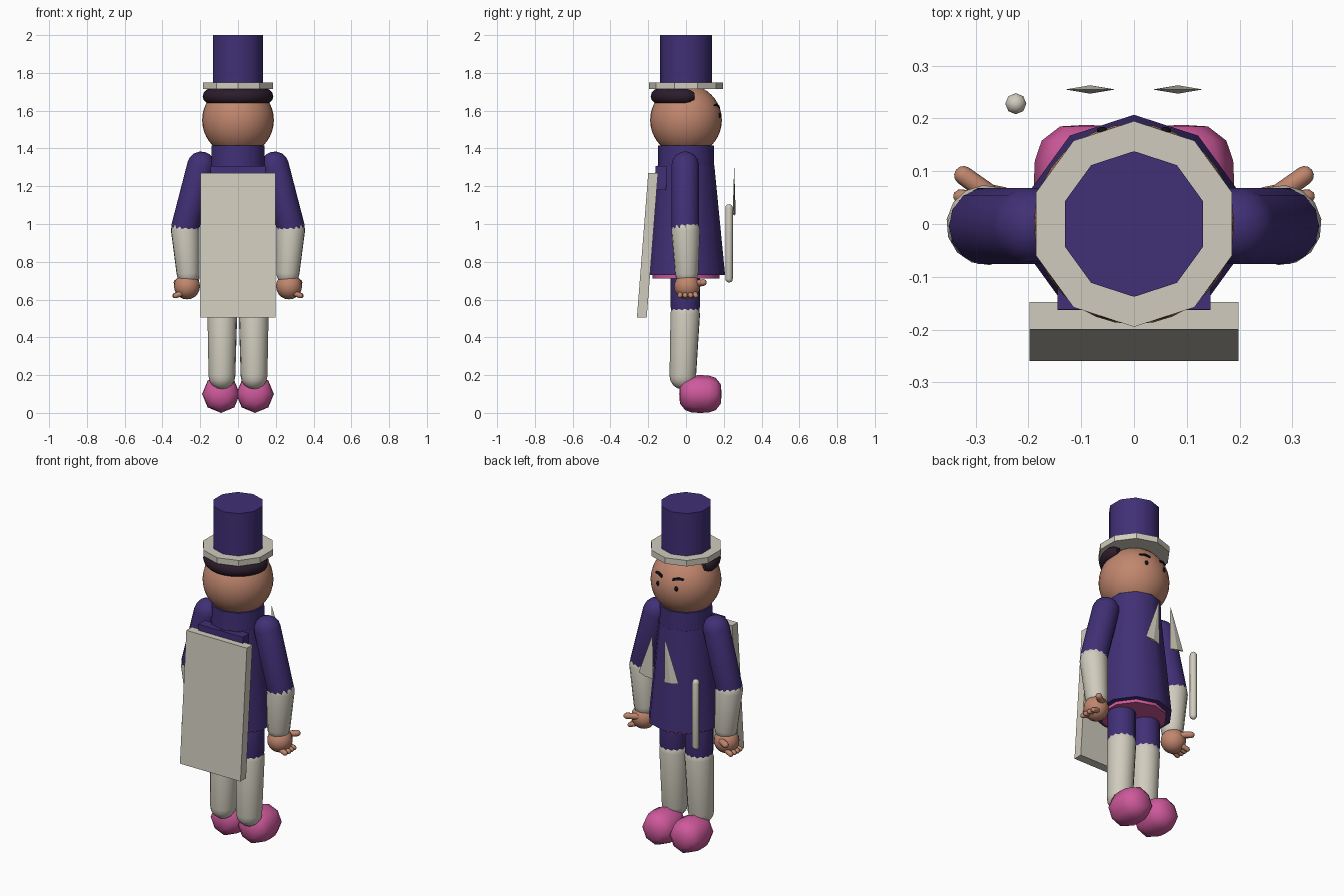
import bpy, math
from mathutils import Vector, Matrix

if "Cube" in bpy.data.objects:
    bpy.data.objects.remove(bpy.data.objects["Cube"])


def material(name, rgb):
    m = bpy.data.materials.new(name)
    m.diffuse_color = (*rgb, 1)
    m.use_nodes = True
    m.node_tree.nodes["Principled BSDF"].inputs["Base Color"].default_value = m.diffuse_color
    return m


PURPLE = material("deep purple", (0.052, 0.029, 0.18))
CREAM = material("warm cream", (0.63, 0.60, 0.51))
SKIN = material("tan skin", (0.53, 0.24, 0.155))
PINK = material("shoe pink", (0.62, 0.10, 0.33))
HAIR = material("dark hair", (0.025, 0.012, 0.025))
BLACK = material("black", (0.006, 0.005, 0.008))


def mesh(name, verts, faces, mat, smooth=40):
    me = bpy.data.meshes.new(name)
    me.from_pydata([tuple(v) for v in verts], [], faces)
    me.materials.append(mat)
    ob = bpy.data.objects.new(name, me)
    bpy.context.collection.objects.link(ob)
    bpy.ops.object.select_all(action='DESELECT')
    ob.select_set(True)
    bpy.context.view_layer.objects.active = ob
    bpy.ops.object.mode_set(mode='EDIT')
    bpy.ops.mesh.select_all(action='SELECT')
    bpy.ops.mesh.remove_doubles(threshold=0.00005)
    bpy.ops.mesh.normals_make_consistent(inside=False)
    bpy.ops.object.mode_set(mode='OBJECT')
    if smooth:
        bpy.ops.object.shade_smooth_by_angle(angle=math.radians(smooth))
    return ob


def loft(name, rings, mat, smooth=40):
    """Skin a row of closed rings and cap both ends."""
    n = len(rings[0])
    verts = [v for r in rings for v in r]
    faces = [(i * n + j, i * n + (j + 1) % n, (i + 1) * n + (j + 1) % n, (i + 1) * n + j)
             for i in range(len(rings) - 1) for j in range(n)]
    faces += [tuple(range(n)), tuple(range(len(verts) - n, len(verts)))]
    return mesh(name, verts, faces, mat, smooth)


def lathe(name, profile, mat, n=10, matrix=Matrix(), smooth=40):
    """Turn (radius, height) pairs about z, with a corner on the y axis."""
    rings = []
    for r, h in profile:
        a = [math.pi / 2 + 2 * math.pi * j / n for j in range(n)]
        rings.append([matrix @ Vector((r * math.cos(t), r * math.sin(t), h)) for t in a])
    return loft(name, rings, mat, smooth)


def capsule(name, a, b, ra, rb, mat, n=14, steps=4):
    a, b = Vector(a), Vector(b)
    d = b - a
    rot = Matrix.Translation(a) @ d.to_track_quat('Z', 'Y').to_matrix().to_4x4()
    q = [math.pi / 2 * i / steps for i in range(steps + 1)]
    prof = [(max(ra * math.sin(t), 1e-5), -ra * math.cos(t)) for t in q]
    prof += [(max(rb * math.cos(t), 1e-5), d.length + rb * math.sin(t)) for t in q]
    return lathe(name, prof, mat, n, rot, 60)


def ball(name, c, r, mat, n=24, m=14, scale=(1, 1, 1)):
    t = [math.pi * i / m for i in range(m + 1)]
    prof = [(max(r * math.sin(a), 1e-5), -r * math.cos(a)) for a in t]
    mat4 = Matrix.Translation(c) @ Matrix.Diagonal((*scale, 1))
    return lathe(name, prof, mat, n, mat4, 60)


# top hat
lathe("hat_crown", [(0.138, 1.74), (0.138, 2.0)], PURPLE)
lathe("hat_brim", [(0.195, 1.715), (0.195, 1.75)], CREAM, smooth=20)

# head
ball("head", (0, 0, 1.55), 0.19, SKIN, 32, 20)

# hair roll wrapped round the back of the head
rings = []
for i in range(25):
    a = math.radians(164 + 212 * i / 24)
    end = min(i, 24 - i)
    r = 0.044 * (0.55, 0.85, 1)[min(end, 2)]
    ring = []
    for j in range(12):
        b = 2 * math.pi * j / 12
        R = 0.143 + r * math.cos(b)
        ring.append(Vector((R * math.cos(a), R * math.sin(a), 1.676 + r * 0.95 * math.sin(b))))
    rings.append(ring)
loft("hair", rings, HAIR, 60)

# coat, collar and shirt hem
lathe("coat", [(0.207, 0.73), (0.15, 1.31)], PURPLE)
lathe("collar", [(0.15, 1.28), (0.147, 1.415)], PURPLE)
lathe("shirt_hem", [(0.178, 0.712), (0.178, 0.75)], PINK)


def leaning_slab(name, hw, y0, z0, y1, z1, t, mat):
    """Slab whose bottom rear edge is (y0, z0) and top rear edge (y1, z1)."""
    rings = [[(x, y0, z0), (x, y0 + t, z0), (x, y1 + t, z1), (x, y1, z1)] for x in (-hw, hw)]
    return loft(name, rings, mat, 0)


leaning_slab("coat_back_yoke", 0.145, -0.165, 1.18, -0.162, 1.306, 0.06, PURPLE)
leaning_slab("back_board", 0.198, -0.26, 0.505, -0.2, 1.27, 0.052, CREAM)

for s, side in ((-1, "left"), (1, "right")):
    # arms
    capsule("upper_arm_" + side, (s * 0.195, -0.004, 1.31), (s * 0.279, -0.004, 0.985),
            0.074, 0.074, PURPLE)
    capsule("forearm_" + side, (s * 0.28, -0.002, 0.97), (s * 0.264, 0.003, 0.74),
            0.076, 0.062, CREAM)

    # hands with four fingers and a thumb
    ball("hand_" + side, (s * 0.27, 0.006, 0.67), 0.069, SKIN, 16, 10)
    for k, y in enumerate((-0.032, -0.004, 0.025, 0.052)):
        capsule(f"finger_{side}_{k + 1}", (s * 0.28, y * 0.8, 0.64),
                (s * (0.334 - 0.1 * abs(y)), y, 0.621), 0.016, 0.014, SKIN, 8, 3)
    capsule("thumb_" + side, (s * 0.265, 0.05, 0.685), (s * 0.323, 0.092, 0.69),
            0.019, 0.018, SKIN, 8, 3)

    # legs with long boots
    capsule("thigh_" + side, (s * 0.083, -0.004, 0.56), (s * 0.083, -0.004, 0.72),
            0.077, 0.077, PURPLE)
    capsule("boot_" + side, (s * 0.085, -0.017, 0.195), (s * 0.083, -0.004, 0.525),
            0.071, 0.079, CREAM)

    # rounded shoes turned about a lengthwise axis
    prof = [(1e-5, -0.036), (0.05, -0.032), (0.085, -0.005), (0.098, 0.03), (0.1, 0.075),
            (0.098, 0.12), (0.085, 0.158), (0.05, 0.185), (1e-5, 0.188)]
    turn = Matrix.Translation((s * 0.09, 0, 0.1)) @ Matrix.Rotation(-math.pi / 2, 4, 'X')
    lathe("shoe_" + side, prof, PINK, 8, turn, 60)

    # eyes and eyebrows
    ball("eye_" + side, (s * 0.06, 0.177, 1.575), 0.012, BLACK, 10, 6, (0.9, 0.6, 1.2))
    brow = [(s * 0.034, 0.172, 1.621), (s * 0.062, 0.164, 1.63), (s * 0.09, 0.152, 1.627)]
    rings = [[Vector(p) + Vector((0, dy, dz)) for dy, dz in
              ((-0.012, -h), (0.008, -h), (0.004, h), (-0.016, h))]
             for p, h in zip(brow, (0.007, 0.006, 0.003))]
    loft("eyebrow_" + side, rings, BLACK, 0)

    # flattened four-sided lapel points hanging before the chest
    tip = (s * 0.04, 0.255, 1.31)
    base = [(s * 0.036, 0.255, 1.045), (s * 0.083, 0.247, 1.053),
            (s * 0.13, 0.255, 1.062), (s * 0.083, 0.263, 1.053)]
    mesh("lapel_" + side, base + [tip],
         [(0, 1, 2, 3), (0, 1, 4), (1, 2, 4), (2, 3, 4), (3, 0, 4)], CREAM, 0)

# wand
capsule("wand", (-0.224, 0.228, 0.71), (-0.224, 0.228, 1.085), 0.02, 0.02, CREAM, 8, 3)
